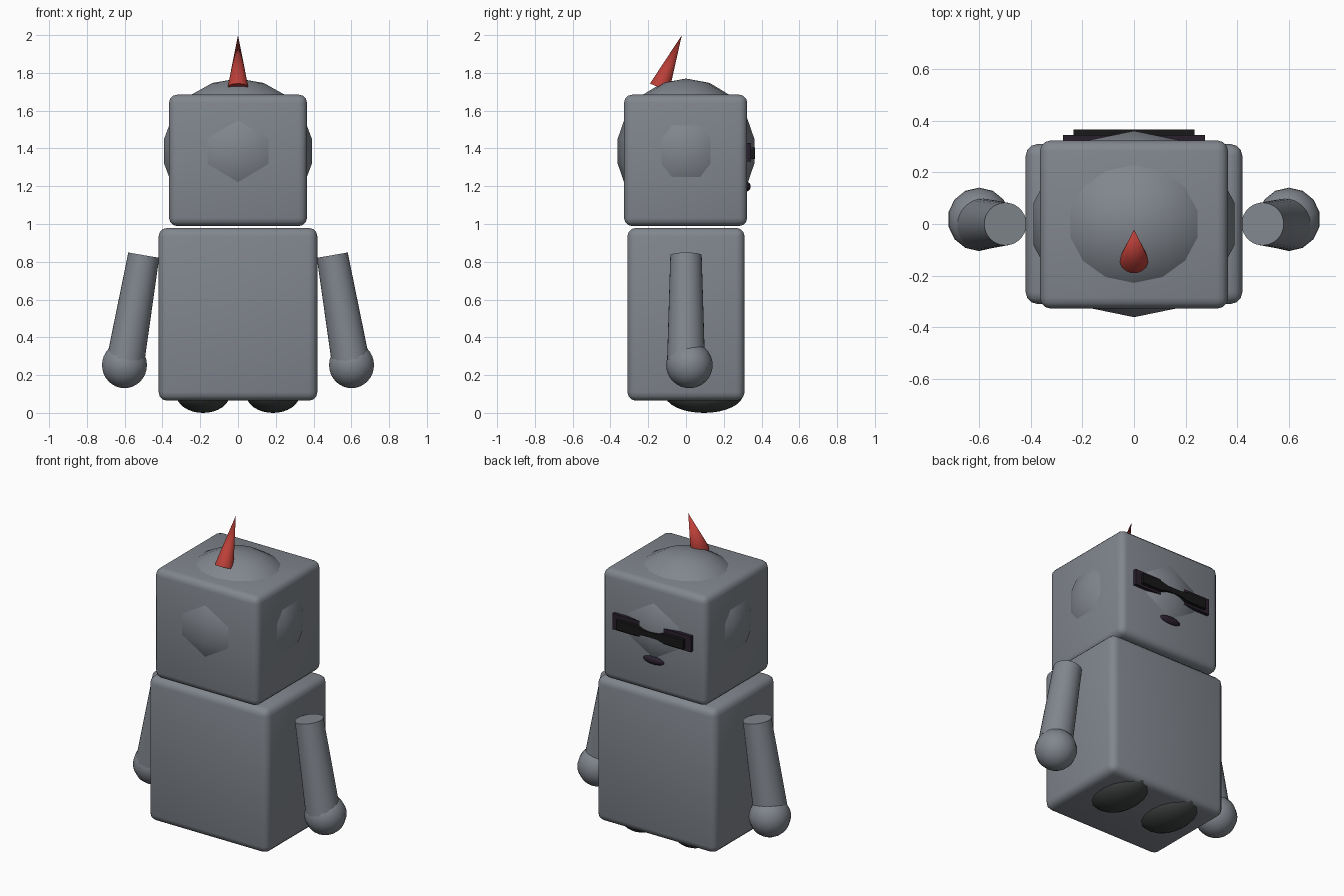
import bpy, bmesh, math
from mathutils import Vector, Matrix

cube = bpy.data.objects.get("Cube")
if cube:
    bpy.data.objects.remove(cube, do_unlink=True)


def material(name, r, g, b):
    m = bpy.data.materials.new(name)
    m.use_nodes = True
    m.diffuse_color = (r, g, b, 1)
    m.node_tree.nodes["Principled BSDF"].inputs["Base Color"].default_value = (r, g, b, 1)
    return m


GREY = material("steel grey", 0.22, 0.24, 0.27)
RED = material("horn red", 0.5, 0.05, 0.04)
DARK = material("foot charcoal", 0.05, 0.055, 0.055)
PLUM = material("dark plum", 0.022, 0.014, 0.026)
BLACK = material("black", 0.009, 0.009, 0.009)


def finish(bm, name, mat, smooth=True):
    bmesh.ops.recalc_face_normals(bm, faces=bm.faces)
    mesh = bpy.data.meshes.new(name)
    bm.to_mesh(mesh)
    bm.free()
    mesh.materials.append(mat)
    ob = bpy.data.objects.new(name, mesh)
    bpy.context.collection.objects.link(ob)
    if smooth:
        bpy.ops.object.select_all(action='DESELECT')
        ob.select_set(True)
        bpy.context.view_layer.objects.active = ob
        bpy.ops.object.shade_smooth_by_angle(angle=math.radians(35))
    return ob


def box(name, mat, centre, size, bevel=0):
    bm = bmesh.new()
    bmesh.ops.create_cube(bm, size=1)
    bmesh.ops.scale(bm, vec=size, verts=bm.verts)
    bmesh.ops.translate(bm, vec=centre, verts=bm.verts)
    if bevel:
        bmesh.ops.bevel(bm, geom=bm.edges[:], offset=bevel, segments=3,
                        profile=0.5, affect='EDGES')
    return finish(bm, name, mat, bevel > 0)


def ball(name, mat, centre, radii, segments=14, rings=9):
    bm = bmesh.new()
    bmesh.ops.create_uvsphere(bm, u_segments=segments, v_segments=rings, radius=1)
    bmesh.ops.scale(bm, vec=radii, verts=bm.verts)
    bmesh.ops.translate(bm, vec=centre, verts=bm.verts)
    return finish(bm, name, mat)


def taper(name, mat, start, end, r1, r2):
    """Round tapered rod between two points."""
    a, b = Vector(start), Vector(end)
    bm = bmesh.new()
    bmesh.ops.create_cone(bm, cap_ends=True, segments=32, radius1=r1, radius2=r2,
                          depth=(b - a).length)
    turn = (b - a).to_track_quat('Z', 'Y').to_matrix().to_4x4()
    bm.transform(Matrix.Translation((a + b) / 2) @ turn)
    return finish(bm, name, mat)


# Torso and head, with a ball swelling through the faces of the head
box("torso", GREY, (0, 0, 0.522), (0.84, 0.62, 0.915), 0.045)
box("head", GREY, (0, -0.002, 1.337), (0.73, 0.652, 0.695), 0.042)
ball("head_dome", GREY, (0, 0, 1.385), (0.407, 0.367, 0.385))

# Horn leaning over the top of the head
taper("horn", RED, (0, -0.14, 1.722), (0, -0.022, 2.0), 0.055, 0)

# Paired limbs and eye plates
for side, s in (("left", 1), ("right", -1)):
    taper(side + "_arm", GREY, (s * 0.595, 0, 0.28), (s * 0.499, 0, 0.835), 0.1, 0.083)
    ball(side + "_hand", GREY, (s * 0.601, 0.018, 0.253), (0.122, 0.123, 0.122), 14, 16)
    ball(side + "_foot", DARK, (s * 0.185, 0.095, 0.1), (0.143, 0.208, 0.1), 16, 16)
    box(side + "_eye", PLUM, (s * 0.18, 0.33, 1.38), (0.19, 0.03, 0.1))

# Visor bar, pinched in the middle
bm = bmesh.new()
outline = [(-0.235, 0.03), (-0.1, 0.03), (-0.05, 0.017), (0.05, 0.017), (0.1, 0.03), (0.235, 0.03)]
ring = outline + [(x, -z) for x, z in reversed(outline)]
face = bm.faces.new([bm.verts.new((x, 0.34, 1.375 + z)) for x, z in ring])
extruded = bmesh.ops.extrude_face_region(bm, geom=[face])["geom"]
bmesh.ops.translate(bm, vec=(0, 0.026, 0),
                    verts=[g for g in extruded if isinstance(g, bmesh.types.BMVert)])
finish(bm, "visor_bar", BLACK, False)

# Mouth
ball("mouth", PLUM, (0, 0.322, 1.198), (0.075, 0.02, 0.025), 16, 12)
